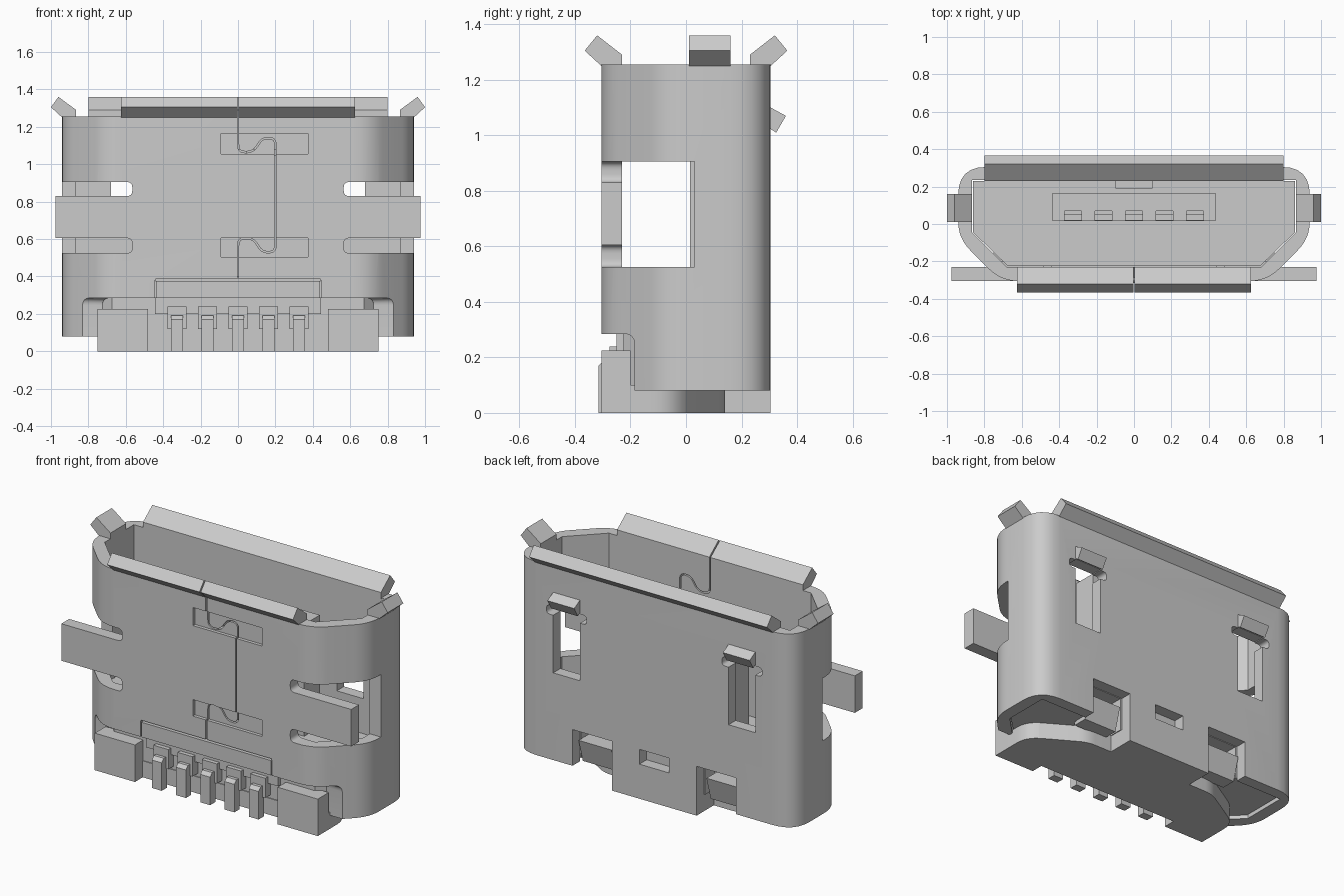
import bpy, bmesh, math
from mathutils import Vector

if "Cube" in bpy.data.objects:
    bpy.data.objects.remove(bpy.data.objects["Cube"], do_unlink=True)

metal = bpy.data.materials.new("light grey")
metal.use_nodes = True
GREY = (0.6, 0.6, 0.6, 1)
metal.diffuse_color = GREY
metal.node_tree.nodes["Principled BSDF"].inputs["Base Color"].default_value = GREY


def rounded(points, cuts, n=6):
    """Replace each corner with a smooth bend that starts 'cut' away from it."""
    out = []
    for i, p in enumerate(points):
        p, d = Vector(p), cuts[i]
        if d == 0:
            out.append(p)
            continue
        a = p + (Vector(points[i - 1]) - p).normalized() * d
        b = p + (Vector(points[(i + 1) % len(points)]) - p).normalized() * d
        for k in range(n + 1):
            t = k / n
            out.append(a * (1 - t) ** 2 + p * (2 * t * (1 - t)) + b * t * t)
    return out


def prism(name, profile, axis, lo, hi):
    """Extrude a closed 2D profile along an axis: x takes (y,z), y takes (x,z), z takes (x,y)."""
    place = {"x": lambda u, v, w: (w, u, v),
             "y": lambda u, v, w: (u, w, v),
             "z": lambda u, v, w: (u, v, w)}[axis]
    bm = bmesh.new()
    ends = [[bm.verts.new(place(p[0], p[1], w)) for p in profile] for w in (lo, hi)]
    for ring in ends:
        bm.faces.new(ring)
    for i in range(len(profile)):
        j = (i + 1) % len(profile)
        bm.faces.new((ends[0][i], ends[0][j], ends[1][j], ends[1][i]))
    bmesh.ops.recalc_face_normals(bm, faces=bm.faces)
    mesh = bpy.data.meshes.new(name)
    bm.to_mesh(mesh)
    bm.free()
    mesh.materials.append(metal)
    ob = bpy.data.objects.new(name, mesh)
    bpy.context.collection.objects.link(ob)
    return ob


def box(name, x, y, z):
    return prism(name, [(x[0], y[0]), (x[1], y[0]), (x[1], y[1]), (x[0], y[1])], "z", *z)


def cut(target, cutter):
    bpy.context.view_layer.objects.active = target
    mod = target.modifiers.new("cut", "BOOLEAN")
    mod.operation, mod.solver, mod.object = "DIFFERENCE", "EXACT", cutter
    bpy.ops.object.modifier_apply(modifier=mod.name)
    bpy.data.objects.remove(cutter, do_unlink=True)


def both(s, a, b):
    """An x range mirrored to side s."""
    return tuple(sorted((s * a, s * b)))


def mirrored(half):
    return half + [(-x, y) for x, y in reversed(half)]


SIDES = ((1, "left"), (-1, "right"))

# Shell: rounded tube
outer = mirrored([(0.711, -0.305), (0.94, -0.076), (0.94, 0.305)])
inner = mirrored([(0.68, -0.23), (0.865, -0.045), (0.865, 0.235)])
bends = [0.09, 0.09, 0.15]
shell = prism("shell", rounded(outer, bends + bends[::-1]), "z", 0.08, 1.255)
cut(shell, prism("cutter", inner, "z", -0.5, 2))

# Front lower opening
opening = [(-0.4, 0), (-0.185, 0), (-0.185, 0.285), (-0.4, 0.285)]
cut(shell, prism("cutter", rounded(opening, [0, 0, 0.04, 0]), "x", -1.2, 1.2))

for s, side in SIDES:
    # Side window and the round-ended slots above and below the tab
    cut(shell, box("cutter", both(s, 0.62, 1.1), (-0.4, 0.03), (0.525, 0.905)))
    for z0, z1 in ((0.525, 0.605), (0.83, 0.905)):
        slot = [(s * 0.565, z0), (s * 0.75, z0), (s * 0.75, z1), (s * 0.565, z1)]
        cut(shell, prism("cutter", rounded(slot, [0.03, 0, 0, 0.03]), "y", -0.4, -0.15))
    box("side_tab_" + side, both(s, 0.62, 0.975), (-0.305, -0.23), (0.605, 0.83))

    # Back latch window with relief slot, and lower notch
    cut(shell, box("cutter", both(s, 0.5, 0.68), (0.15, 0.4), (0.61, 1.02)))
    relief = [(s * 0.455, 0.96), (s * 0.725, 0.96), (s * 0.725, 1.015), (s * 0.455, 1.015)]
    cut(shell, prism("cutter", rounded(relief, [0.025] * 4), "y", 0.15, 0.4))
    cut(shell, box("cutter", both(s, 0.285, 0.55), (0.15, 0.4), (0, 0.30)))

    # Latch hook and the block sitting in the notch
    hook = [(0.285, 1.035), (0.305, 1.10), (0.36, 1.07), (0.325, 1.01)]
    prism("latch_hook_" + side, hook, "x", *both(s, 0.5, 0.68))
    block = [(0.13, 0.08), (0.22, 0.08), (0.26, 0.22), (0.13, 0.22)]
    prism("notch_block_" + side, block, "x", *both(s, 0.32, 0.54))

    # Flared lips: side, and the two halves of the front
    lip = [(s * 0.865, 1.25), (s * 0.865, 1.29), (s * 0.96, 1.36), (s * 1.0, 1.305), (s * 0.94, 1.25)]
    prism("side_lip_" + side, lip, "y", 0.01, 0.16)
    front_lip = [(-0.23, 1.25), (-0.23, 1.29), (-0.32, 1.36), (-0.365, 1.305), (-0.305, 1.25)]
    prism("front_lip_" + side, front_lip, "x", *both(s, 0.004, 0.625))

    # Solder pad at the front foot
    box("front_pad_" + side, both(s, 0.48, 0.75), (-0.305, -0.2), (0, 0.225))

    # Shallow edges of the flap under the front slit
    cut(shell, box("cutter", both(s, 0.437, 0.443), (-0.4, -0.29), (0.2, 0.38)))

back_lip = [(0.23, 1.25), (0.23, 1.29), (0.32, 1.36), (0.365, 1.305), (0.305, 1.25)]
prism("back_lip", back_lip, "x", -0.8, 0.8)

# Small back window, and the back wall's foot
cut(shell, box("cutter", (-0.1, 0.1), (0.15, 0.4), (0.21, 0.30)))
box("back_foot", (-0.285, 0.285), (0.235, 0.305), (0, 0.08))

# Front slit and shallow pockets around the seam
cut(shell, box("cutter", (-0.44, 0.44), (-0.4, -0.2), (0.375, 0.387)))
for z0, z1 in ((1.055, 1.165), (0.505, 0.605)):
    cut(shell, box("cutter", (-0.09, 0.375), (-0.4, -0.285), (z0, z1)))

# Interlocking seam: a thin ribbon following half a path, mirrored in height
MID = 0.835
half = [(0, 1.3), (0, 1.065), (0.08, 1.065), (0.13, 1.14), (0.2, 1.14), (0.2, MID)]
upper = rounded(half, [0, 0.04, 0.035, 0.03, 0.035, 0])
path = upper + [Vector((p.x, 2 * MID - p.y)) for p in reversed(upper[:-1])]
path[-1].y = 0.38
left_edge, right_edge = [], []
for i, p in enumerate(path):
    d = (path[min(i + 1, len(path) - 1)] - path[max(i - 1, 0)]).normalized()
    n = Vector((-d.y, d.x)) * 0.004
    left_edge.append(p + n)
    right_edge.append(p - n)
cut(shell, prism("cutter", left_edge + right_edge[::-1], "y", -0.4, -0.2))

# Inner housing, base and tongue
core = mirrored([(0.675, -0.225), (0.86, -0.045), (0.86, 0.23)])
housing = prism("housing", core, "z", 0.1, 0.4)
for s, side in SIDES:
    cut(housing, box("cutter", both(s, 0.29, 0.545), (0.14, 0.4), (0, 0.3)))
base = [(0.75, -0.23), (0.75, -0.04), (0.62, 0.04), (0.45, 0.14), (0.285, 0.14), (0.285, 0.235)]
prism("housing_base", rounded(mirrored(base), [0, 0.08, 0.08, 0.05, 0, 0, 0, 0, 0.05, 0.08, 0.08, 0]),
      "z", 0, 0.1)
box("housing_front", (-0.445, 0.445), (-0.25, -0.22), (0.2, 0.285))
tongue = box("tongue", (-0.435, 0.435), (0.015, 0.165), (0.39, 1.08))
box("tongue_spring", (-0.1, 0.1), (0.19, 0.235), (0.39, 0.5))

# Five contacts: strip on the tongue, shoulder and bent foot at the front
foot = [(-0.315, 0), (-0.315, 0.17), (-0.295, 0.19), (-0.22, 0.19), (-0.22, 0.14), (-0.265, 0.13), (-0.265, 0)]
for i in range(5):
    x = (i - 2) * 0.163
    cut(tongue, box("cutter", (x - 0.045, x + 0.045), (0, 0.07), (0.45, 1.2)))
    box(f"contact_{i + 1}", (x - 0.045, x + 0.045), (0.02, 0.05), (0.39, 1.05))
    box(f"pin_shoulder_{i + 1}", (x - 0.05, x + 0.05), (-0.275, -0.22), (0.12, 0.24))
    prism(f"pin_foot_{i + 1}", foot, "x", x - 0.033, x + 0.033)

# Smooth the bends, keep the edges sharp
bpy.ops.object.select_all(action="DESELECT")
for name in ("shell", "housing_base"):
    ob = bpy.data.objects[name]
    ob.select_set(True)
    bpy.context.view_layer.objects.active = ob
bpy.ops.object.shade_smooth_by_angle(angle=math.radians(30))
